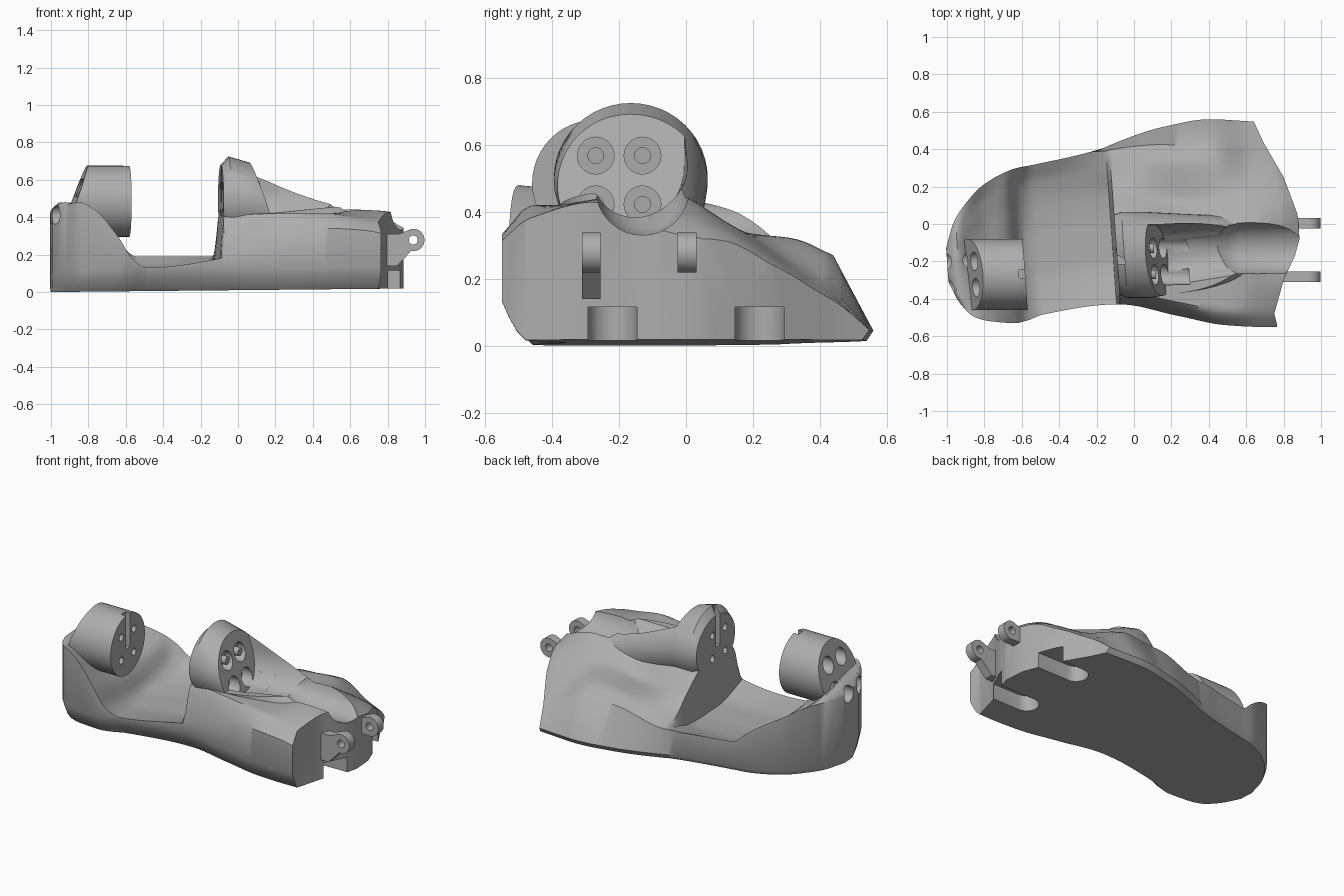
import bpy, bmesh, math

cube = bpy.data.objects.get("Cube")
if cube:
    bpy.data.objects.remove(cube, do_unlink=True)

grey = bpy.data.materials.new("plain_grey")
grey.use_nodes = True
tone = (0.42, 0.42, 0.42, 1)
grey.diffuse_color = tone
grey.node_tree.nodes["Principled BSDF"].inputs["Base Color"].default_value = tone


def make(name, bm, skew=True):
    """Turn a bmesh into an object, skewed so that cross faces lean slightly."""
    if skew:
        for v in bm.verts:
            v.co.x -= 0.07 * (v.co.y + 0.05)
    bmesh.ops.recalc_face_normals(bm, faces=bm.faces)
    mesh = bpy.data.meshes.new(name)
    bm.to_mesh(mesh)
    bm.free()
    mesh.materials.append(grey)
    obj = bpy.data.objects.new(name, mesh)
    bpy.context.collection.objects.link(obj)
    return obj


def loft(name, rings, skew=True):
    """Closed skin through equal rings of points, capped at both ends."""
    bm = bmesh.new()
    rows = [[bm.verts.new(p) for p in ring] for ring in rings]
    n = len(rows[0])
    for a, b in zip(rows, rows[1:]):
        for i in range(n):
            j = (i + 1) % n
            bm.faces.new((a[i], a[j], b[j], b[i]))
    bm.faces.new(rows[0])
    bm.faces.new(rows[-1])
    return make(name, bm, skew)


def prism(name, profile, place, start, end, skew=True):
    return loft(name, [[place(u, v, w) for u, v in profile] for w in (start, end)], skew)


def circle(cu, cv, ru, rv=None, n=32):
    rv = rv or ru
    return [(cu + ru * math.cos(math.tau * i / n), cv + rv * math.sin(math.tau * i / n))
            for i in range(n)]


def rect(u0, u1, v0, v1):
    return [(u0, v0), (u1, v0), (u1, v1), (u0, v1)]


def along_x(u, v, w):
    return (w, u, v)


def along_y(u, v, w):
    return (u, w, v)


def along_z(u, v, w):
    return (u, v, w)


def boolean(target, tools):
    for tool in tools:
        mod = target.modifiers.new("cut", "BOOLEAN")
        mod.operation, mod.solver, mod.object = "DIFFERENCE", "EXACT", tool
    graph = bpy.context.evaluated_depsgraph_get()
    result = bpy.data.meshes.new_from_object(target.evaluated_get(graph))
    target.modifiers.clear()
    target.data = result


def curve(xs, ys, x):
    """Smooth interpolation that never overshoots its points."""
    x = min(max(x, xs[0]), xs[-1])
    d = [(ys[i + 1] - ys[i]) / (xs[i + 1] - xs[i]) for i in range(len(xs) - 1)]
    m = [d[0]] + [2 * a * b / (a + b) if a * b > 0 else 0 for a, b in zip(d, d[1:])] + [d[-1]]
    i = max(k for k in range(len(d)) if x >= xs[k])
    h = xs[i + 1] - xs[i]
    t = (x - xs[i]) / h
    return (ys[i] * (1 + 2 * t) * (1 - t) ** 2 + h * m[i] * t * (1 - t) ** 2
            + ys[i + 1] * t * t * (3 - 2 * t) + h * m[i + 1] * t * t * (t - 1))


# Shell: x, near side, far side, then heights across from near to far
stations = [
    (-1.01, -.31, -.13, .42, .43, .44, .44, .44, .43, .42),
    (-.96, -.42, .01, .46, .48, .48, .48, .47, .45, .43),
    (-.88, -.5, .12, .48, .47, .45, .42, .4, .4, .41),
    (-.8, -.52, .2, .44, .42, .37, .34, .33, .34, .37),
    (-.67, -.53, .275, .29, .28, .25, .24, .25, .28, .3),
    (-.6, -.515, .3, .18, .16, .13, .12, .14, .18, .25),
    (-.52, -.485, .315, .13, .12, .1, .1, .11, .14, .19),
    (-.12, -.43, .41, .18, .16, .12, .12, .13, .17, .19),
    (-.1, -.43, .42, .19, .4, .44, .42, .32, .21, .19),
    (.2, -.49, .52, .26, .42, .42, .43, .3, .3, .26),
    (.45, -.54, .56, .34, .42, .42, .45, .34, .32, .27),
    (.64, -.55, .55, .33, .39, .44, .46, .36, .25, .18),
    (.79, -.55, .54, .3, .37, .43, .41, .34, .22, .12),
    (.9, -.55, .53, .28, .36, .4, .33, .29, .14, .05),
]
spread = (0, .08, .3, .5, .7, .88, 1)
columns = list(zip(*stations))
samples = sorted({-1.01 + i * 0.02 for i in range(99)} | {-.12, -.1})
rings = []
for x in samples:
    near, far, *heights = [curve(columns[0], c, x) for c in columns[1:]]
    floor = 0.01 * (x + 1)
    edge = far - 0.12 * min(max((x + 0.2) / 0.5, 0), 1)
    ring = [(x, far - .02, floor), (x, near + .07, floor), (x, near + .045, floor + .025),
            (x, near + .02, floor + .07), (x, near, floor + .115)]
    for i in range(38):
        f = i / 37
        ring.append((x, near + f * (edge - near), curve(spread, heights, f)))
    ring.append((x, far, floor + .03))
    rings.append(ring)
shell = loft("foot_shell", rings)

# Toe end trimmed to its curved plan
toe_plan = [(.77, -.7), (.765, -.54), (.75, -.48), (.8, -.3), (.86, -.17), (.885, -.08), (.875, .05),
            (.8, .25), (.69, .44), (.64, .55), (.63, .7), (1.3, .7), (1.3, -.7)]
toe_cut = prism("toe_cut", toe_plan, along_z, -.2, 1, False)

# Slots under the toe
slots = []
for y in (-.22, .22):
    plan = [(1.1, y + .073), (1.1, y - .073)]
    plan += [(.62 + .073 * math.cos(a), y + .073 * math.sin(a))
             for a in [math.radians(270 - 15 * k) for k in range(13)]]
    slots.append(prism("toe_slot", plan, along_z, -.1, .115, False))

# Hood over the front mount, tapering down to the toe
hood_rings = []
for x, cy, cz, ry, rz in [(-.1, -.165, .5, .215, .18), (-.06, -.165, .5, .23, .225), (.06, -.165, .49, .23, .2),
                          (.35, -.15, .4, .2, .18), (.64, -.13, .3, .17, .15)]:
    hood_rings.append([(x, u, v) for u, v in circle(cy, cz, ry, rz, 48)])
hood = loft("front_mount", hood_rings)

# Open trough behind the front mount, starting at a leaning face
arc = [(-.19 + .185 * math.cos(a), .54 + .185 * math.sin(a))
       for a in [math.radians(220 + 140 * k / 24) for k in range(25)]]
profile = [(-.9, .42)] + arc + [(0, 1), (-.9, 1)]
trough = loft("trough_cut", [[(.17 - .35 * (v - .36), u, v) for u, v in profile],
                             [(.66, u * .85 + .03, v + .05) for u, v in profile]])

# Rounded channel through the toe rim
channel = loft("toe_channel", [[(x, u, v) for u, v in circle(-.13, .47, r)]
                               for x, r in [(.4, .02), (.44, .08), (.5, .12), (.56, .14), (1.1, .14)]], False)


def mount_holes(y, z, start, end, radius):
    return [prism("bolt_hole", circle(y + a, z + b, radius), along_x, start, end)
            for a in (-.07, .07) for b in (-.073, .073)]


# Heel mount: short cylinder with a leaning outer end
heel = loft("heel_mount", [[(-.85 + .36 * (v - .6), u, v) for u, v in circle(-.27, .485, .19, n=48)],
                           [(-.597, u, v) for u, v in circle(-.27, .485, .19, n=48)]])

heel_bores = mount_holes(-.27, .485, -1.2, -.79, .05)
heel_pilots = mount_holes(-.27, .485, -.85, -.5, .022)
front_bores = mount_holes(-.2, .495, .05, .28, .055)
front_pilots = mount_holes(-.2, .495, -.2, .03, .022)
heel_key = prism("key_slot", rect(-.29, -.245, .46, .9), along_x, -.63, -.5)
front_key = prism("key_slot", rect(-.215, -.17, .48, .9), along_x, -.2, -.06)

boolean(shell, [toe_cut, trough, channel] + slots + heel_bores + front_bores + front_pilots)
boolean(hood, [trough, channel, front_key] + front_bores + front_pilots)
boolean(heel, [heel_key] + heel_bores + heel_pilots)
parts = [shell, hood, heel]

# Screw heads inside the front mount bores
for a in (-.07, .07):
    for b in (-.073, .073):
        parts.append(prism("screw_head", circle(-.2 + a, .495 + b, .025, n=24), along_x, .045, .1))

# Hinge lugs on the toe
pin_hole = prism("pin_hole", circle(.937, .278, .024), along_y, -.6, .4, False)
for side, y, drop in (("near", -.283, .14), ("far", .003, .22)):
    outline = [(.937 + .06 * math.cos(a), .278 + .06 * math.sin(a))
               for a in [math.radians(-100 + 10 * k) for k in range(21)]]
    outline += [(.86, .31), (.78, .31), (.78, drop), (.85, drop)]
    lug = prism(side + "_hinge_lug", outline, along_y, y - .028, y + .028, False)
    boolean(lug, [pin_hole])
    parts.append(lug)

# Remove the cutters and shade the finished parts
for cutter in [toe_cut, trough, channel, pin_hole, heel_key, front_key] + slots \
        + heel_bores + heel_pilots + front_bores + front_pilots:
    bpy.data.objects.remove(cutter, do_unlink=True)
bpy.ops.object.select_all(action="DESELECT")
for part in parts:
    part.select_set(True)
bpy.context.view_layer.objects.active = shell
bpy.ops.object.shade_smooth_by_angle(angle=math.radians(38))
